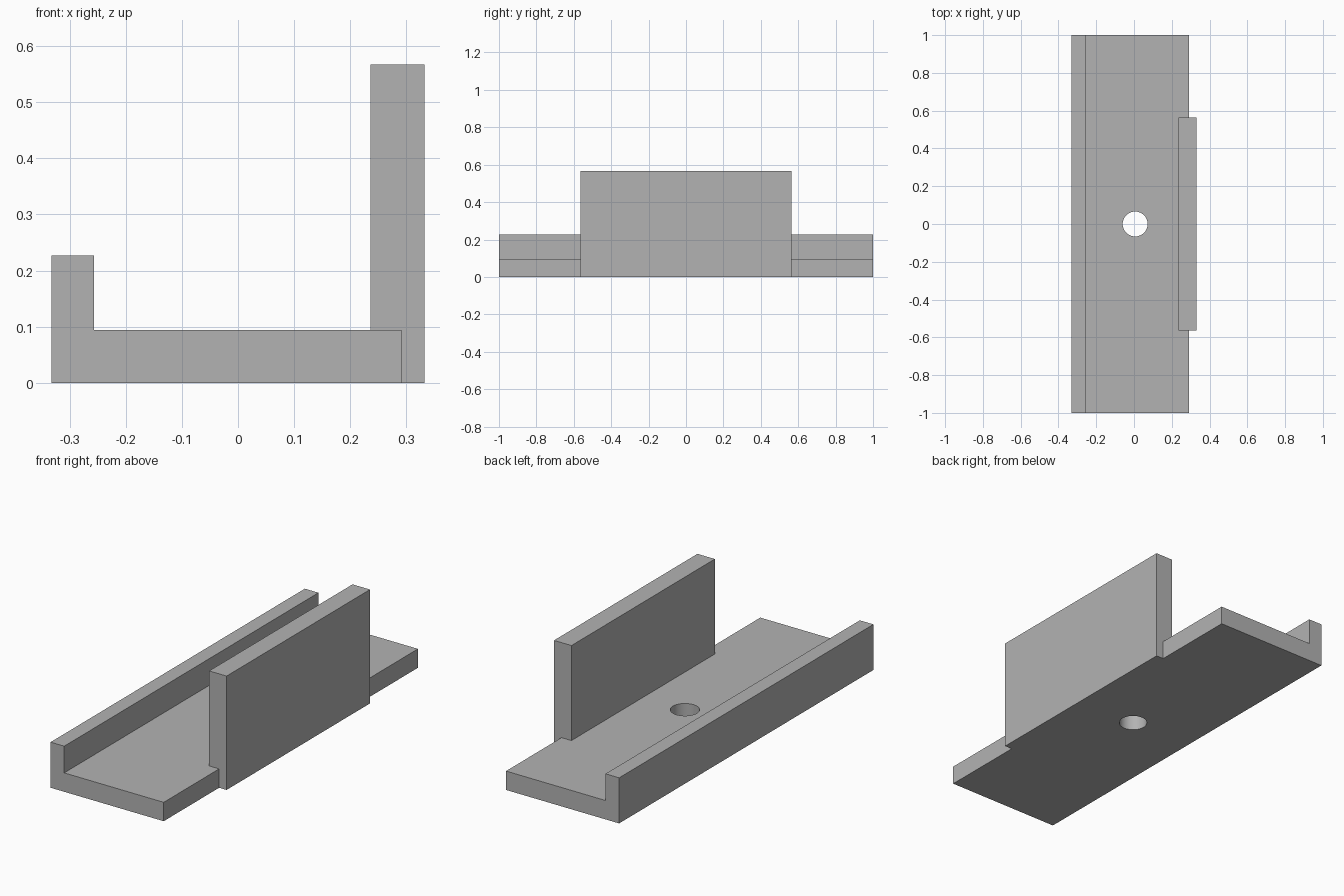
import bpy
import bmesh

default = bpy.data.objects.get("Cube")
if default:
    bpy.data.objects.remove(default, do_unlink=True)

# Single grey finish
grey = bpy.data.materials.new("plain_grey")
grey.use_nodes = True
colour = (0.45, 0.45, 0.45, 1)
grey.diffuse_color = colour
grey.node_tree.nodes["Principled BSDF"].inputs["Base Color"].default_value = colour


def finish(name, bm):
    bmesh.ops.recalc_face_normals(bm, faces=bm.faces[:])
    mesh = bpy.data.meshes.new(name)
    bm.to_mesh(mesh)
    bm.free()
    mesh.materials.append(grey)
    obj = bpy.data.objects.new(name, mesh)
    bpy.context.collection.objects.link(obj)
    return obj


def extrude_profile(name, points, half_length):
    """Extrude an (x, z) outline along y, centred on the origin."""
    bm = bmesh.new()
    face = bm.faces.new([bm.verts.new((x, -half_length, z)) for x, z in points])
    new = bmesh.ops.extrude_face_region(bm, geom=[face])["geom"]
    verts = [v for v in new if isinstance(v, bmesh.types.BMVert)]
    bmesh.ops.translate(bm, verts=verts, vec=(0, 2 * half_length, 0))
    return finish(name, bm)


def combine(target, tool, operation):
    mod = target.modifiers.new(tool.name, "BOOLEAN")
    mod.operation = operation
    mod.solver = "EXACT"
    mod.object = tool
    bpy.context.view_layer.objects.active = target
    bpy.ops.object.modifier_apply(modifier=mod.name)
    bpy.data.objects.remove(tool, do_unlink=True)


LEFT, RIGHT, LIP, FLOOR = -0.332, 0.291, -0.257, 0.094

# Long tray with a low lip along one side
bracket = extrude_profile("bracket", [
    (LEFT, 0), (RIGHT, 0), (RIGHT, FLOOR),
    (LIP, FLOOR), (LIP, 0.227), (LEFT, 0.227)], 1.0)

# Shorter tall wall set into the opposite edge
wall = extrude_profile("tall_wall", [
    (0.236, 0), (0.332, 0), (0.332, 0.567), (0.236, 0.567)], 0.564)
combine(bracket, wall, "UNION")

# Round hole through the middle of the floor
bm = bmesh.new()
bmesh.ops.create_cone(bm, cap_ends=True, segments=48, radius1=0.066,
                      radius2=0.066, depth=0.6)
bmesh.ops.translate(bm, verts=bm.verts[:], vec=(0.006, 0, 0))
hole = finish("hole_cutter", bm)
hole.hide_render = True
combine(bracket, hole, "DIFFERENCE")

# Smooth hole wall, crisp edges elsewhere
bpy.ops.object.select_all(action="DESELECT")
bracket.select_set(True)
bpy.context.view_layer.objects.active = bracket
bpy.ops.object.shade_smooth_by_angle(angle=0.5)
